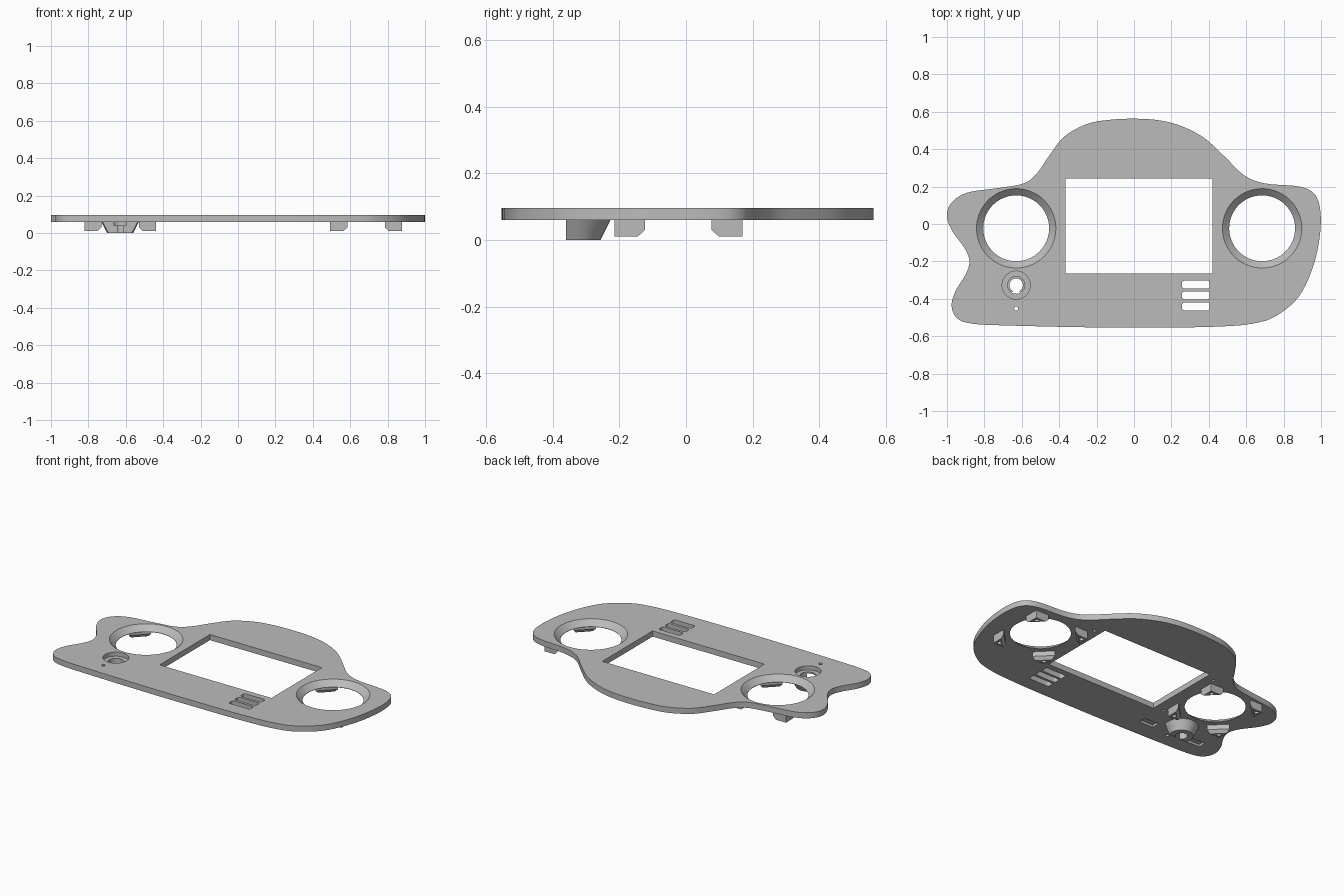
import bpy, bmesh, math
from mathutils import Vector

if "Cube" in bpy.data.objects:
    bpy.data.objects.remove(bpy.data.objects["Cube"])

BASE, TOP = 0.06, 0.096
RINGS = [(-0.63, -0.023), (0.685, -0.023)]
CUP = (-0.63, -0.327)

grey = bpy.data.materials.new("plain grey")
grey.use_nodes = True
grey.diffuse_color = (0.5, 0.5, 0.5, 1)
grey.node_tree.nodes["Principled BSDF"].inputs["Base Color"].default_value = (0.5, 0.5, 0.5, 1)


def finish(bm, name):
    bmesh.ops.recalc_face_normals(bm, faces=bm.faces)
    mesh = bpy.data.meshes.new(name)
    bm.to_mesh(mesh)
    bm.free()
    obj = bpy.data.objects.new(name, mesh)
    mesh.materials.append(grey)
    bpy.context.collection.objects.link(obj)
    return obj


def loft(name, loops):
    """Closed solid through a list of 3D loops, capped at both ends."""
    bm = bmesh.new()
    rows = [[bm.verts.new(p) for p in loop] for loop in loops]
    n = len(rows[0])
    for a, b in zip(rows, rows[1:]):
        for i in range(n):
            bm.faces.new((a[i], a[(i + 1) % n], b[(i + 1) % n], b[i]))
    bm.faces.new(rows[0])
    bm.faces.new(rows[-1])
    return finish(bm, name)


def prism(name, points, z0, z1):
    return loft(name, [[(x, y, z) for x, y in points] for z in (z0, z1)])


def circle(c, r, z, n=64):
    return [(c[0] + r * math.cos(math.tau * i / n),
             c[1] + r * math.sin(math.tau * i / n), z) for i in range(n)]


def lathe(name, c, profile, n=64):
    return loft(name, [circle(c, r, z, n) for r, z in profile])


def box(name, x0, x1, y0, y1, z0, z1):
    return prism(name, [(x0, y0), (x1, y0), (x1, y1), (x0, y1)], z0, z1)


def rounded(x0, x1, y0, y1, r, steps=5):
    pts = []
    for k, (x, y) in enumerate([(x1 - r, y1 - r), (x0 + r, y1 - r), (x0 + r, y0 + r), (x1 - r, y0 + r)]):
        for i in range(steps + 1):
            a = math.pi / 2 * (k + i / steps)
            pts.append((x + r * math.cos(a), y + r * math.sin(a)))
    return pts


def cut(obj, cutter):
    mod = obj.modifiers.new("cut", "BOOLEAN")
    mod.operation, mod.solver, mod.object = "DIFFERENCE", "EXACT", cutter
    bpy.context.view_layer.objects.active = obj
    bpy.ops.object.modifier_apply(modifier=mod.name)
    bpy.data.objects.remove(cutter)


def smooth_loop(points, steps=5):
    """Closed Catmull-Rom curve through the points."""
    pts = [Vector(p) for p in points]
    n, out = len(pts), []
    for i in range(n):
        a, b, c, d = (pts[(i + k) % n] for k in (-1, 0, 1, 2))
        for s in range(steps):
            t = s / steps
            out.append(0.5 * (2 * b + (c - a) * t + (2 * a - 5 * b + 4 * c - d) * t ** 2
                              + (3 * b - a - 3 * c + d) * t ** 3))
    return out


# Face plate outline, anticlockwise from the top
outline = [(0, .563), (-.13, .557), (-.25, .535), (-.37, .47), (-.45, .37), (-.52, .27),
           (-.59, .217), (-.72, .193), (-.89, .168), (-.975, .115), (-1, .04), (-.97, -.04),
           (-.905, -.13), (-.88, -.2), (-.9, -.27), (-.955, -.36), (-.975, -.44),
           (-.945, -.505), (-.87, -.532), (-.7, -.542), (-.2, -.553), (.24, -.553),
           (.46, -.548), (.62, -.535), (.75, -.497), (.88, -.39), (.96, -.22), (.995, -.05),
           (.995, .08), (.965, .16), (.885, .2), (.7, .217), (.59, .26), (.485, .36),
           (.375, .46), (.25, .525), (.13, .555)]
plate = prism("face_plate", smooth_loop(outline), BASE, TOP)

# Screen opening and grille slots
cut(plate, box("cutter", -.367, .42, -.264, .242, 0, .2))
for y in (-.324, -.382, -.441):
    cut(plate, prism("cutter", rounded(.257, .405, y - .021, y + .021, .012), 0, .2))

# Countersunk round openings
for c in RINGS:
    cut(plate, lathe("cutter", c, [(.176, 0), (.176, BASE + .002), (.212, TOP), (.212, .2)], 96))

# Recessed socket opening and pin hole
cut(plate, lathe("cutter", CUP, [(.046, 0), (.046, .07), (.075, .07), (.075, .2)]))
cut(plate, lathe("cutter", (CUP[0], -.452), [(.011, 0), (.011, .2)], 24))

# Blind screw holes near the screen corners and pockets on the underside
for x in (-.43, .465):
    for y in (-.25, .2):
        cut(plate, lathe("cutter", (x, y), [(.01, 0), (.01, .08)], 20))
for side in (-1, 1):
    x = CUP[0] + side * .175
    cut(plate, box("cutter", x - .05, x + .05, -.435, -.385, 0, .075))

# Socket cup under the plate, sliced flat at the front
cup = lathe("socket_cup", CUP, [(.07, 0), (.1, BASE)])
cut(cup, lathe("cutter", CUP, [(.036, -.1), (.036, .04), (.046, .04), (.046, .2)]))
cut(cup, box("cutter", -1, 0, -1, -.36, -.1, .2))

# Triangular mounting lugs around each round opening
lugs = []
for ring, c in zip(("right", "left"), RINGS):
    for sx in (-1, 1):
        for sy in (-1, 1):
            def corner(leg, z):
                o = .192
                return [(c[0] + sx * u, c[1] + sy * v, z)
                        for u, v in ((o, o), (o - leg, o), (o, o - leg))]
            name = f"{ring}_lug_{'back' if sy > 0 else 'front'}_{'left' if sx > 0 else 'right'}"
            lug = loft(name, [corner(.07, .01), corner(.092, .03), corner(.092, BASE)])
            hole = (c[0] + sx * .168, c[1] + sy * .168)
            cut(lug, lathe("cutter", hole, [(.013, -.1), (.013, .045)], 24))
            lugs.append(lug)

# Smooth shading with sharp edges kept
bpy.ops.object.select_all(action="DESELECT")
for obj in [plate, cup] + lugs:
    obj.select_set(True)
bpy.context.view_layer.objects.active = plate
bpy.ops.object.shade_smooth_by_angle(angle=math.radians(30))
